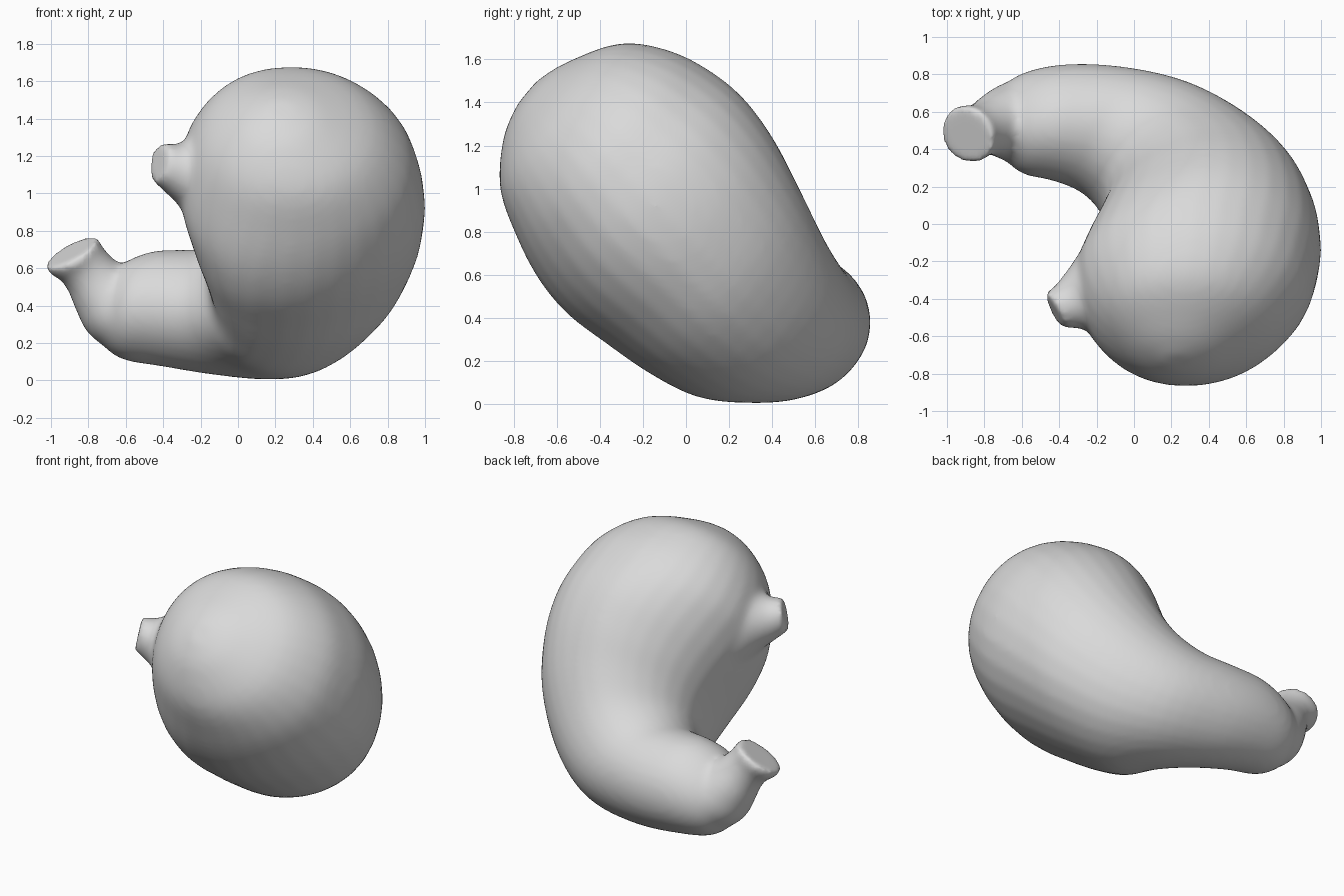
import bpy
import bmesh
from math import cos, sin, tau, copysign
from mathutils import Vector

old = bpy.data.objects.get("Cube")
if old:
    bpy.data.objects.remove(old)

SIDES = 32
STEPS = 4
ALONG = Vector((0, 0.77, -0.64))   # leaning axis, from upper front to lower back
ACROSS = Vector((0, 0.64, 0.77))   # thickness direction, square to the axis


def refine(rows):
    """Add in-between rows along a smooth curve through the given ones."""
    rows = [rows[0], *rows, rows[-1]]
    result = []
    for before, start, end, after in zip(rows, rows[1:], rows[2:], rows[3:]):
        for k in range(STEPS):
            t = k / STEPS
            result.append([b + t / 2 * (c - a + t * (2 * a - 5 * b + 4 * c - d + t * (3 * (b - c) + d - a)))
                           for a, b, c, d in zip(before, start, end, after)])
    result.append(rows[-1])
    return result


def loft(bm, rings):
    """Skin a closed tube through a list of point rings."""
    loops = [[bm.verts.new(p) for p in ring] for ring in rings]
    for a, b in zip(loops, loops[1:]):
        for i in range(SIDES):
            j = (i + 1) % SIDES
            bm.faces.new((a[i], a[j], b[j], b[i]))
    bm.faces.new(loops[0][::-1])
    bm.faces.new(loops[-1])


def section(xi, ui, xo, uo, low, high, lean):
    """Oval between an inner and an outer point, its low side swept inward by lean."""
    inner = Vector((xi, 0, 0)) + ALONG * ui
    outer = Vector((xo, 0, 0)) + ALONG * uo
    half = (high - low) / 2
    centre = (inner + outer) / 2 + ACROSS * (low + half)
    wide, thick = (outer - inner) / 2, ACROSS * half
    ring = []
    for i in range(SIDES):
        c, s = cos(tau * i / SIDES), sin(tau * i / SIDES)
        power = 0.98 if c > 0 else 0.95 - lean if s < 0 else 0.9 + 1.3 * lean
        p = centre + wide * copysign(abs(c) ** power, c) + thick * copysign(abs(s) ** 0.95, s)
        p.x -= lean * half * min(s, 0) ** 2
        ring.append(p)
    return ring


def stub(path):
    """Round rings along a short path of (x, y, z, radius)."""
    points = [Vector(p[:3]) for p in path]
    rings = []
    for k, p in enumerate(points):
        way = points[min(k + 1, len(points) - 1)] - points[max(k - 1, 0)]
        turn = way.to_track_quat('Z', 'Y')
        rings.append([p + turn @ Vector((cos(tau * i / SIDES), sin(tau * i / SIDES), 0)) * path[k][3]
                      for i in range(SIDES)])
    return rings


bm = bmesh.new()

# Curved pouch: inner x and axis, outer x and axis, thickness range, lean
loft(bm, [section(*s) for s in refine((
    (0.16, -1.49, 0.3, -1.49, 0.57, 0.71, 0),
    (0.0, -1.43, 0.46, -1.45, 0.41, 0.86, 0),
    (-0.17, -1.3, 0.73, -1.31, 0.22, 1.09, 0),
    (-0.28, -1.12, 0.91, -1.1, 0.1, 1.21, 0.04),
    (-0.32, -0.92, 0.98, -0.88, 0.01, 1.26, 0.1),
    (-0.27, -0.72, 1.0, -0.66, -0.03, 1.26, 0.17),
    (-0.2, -0.52, 0.96, -0.4, -0.02, 1.2, 0.22),
    (-0.16, -0.36, 0.84, -0.1, 0.0, 1.1, 0.22),
    (-0.17, -0.25, 0.6, 0.2, 0.05, 1.0, 0.18),
    (-0.24, -0.18, 0.3, 0.4, 0.17, 0.95, 0.12),
    (-0.33, -0.15, -0.07, 0.48, 0.27, 0.95, 0.05),
    (-0.46, -0.13, -0.4, 0.48, 0.34, 0.94, 0),
    (-0.6, -0.09, -0.64, 0.43, 0.38, 0.87, 0),
    (-0.73, 0.04, -0.77, 0.3, 0.48, 0.75, 0),
))])

# Lower outlet with a slightly flared flat end
loft(bm, stub(refine((
    (-0.5, 0.55, 0.37, 0.24),
    (-0.63, 0.545, 0.39, 0.225),
    (-0.715, 0.535, 0.47, 0.185),
    (-0.785, 0.515, 0.56, 0.15),
    (-0.84, 0.495, 0.63, 0.145),
    (-0.88, 0.48, 0.675, 0.165),
    (-0.89, 0.475, 0.69, 0.16),
))))

# Upper inlet spreading into the pouch
loft(bm, stub(refine((
    (-0.08, -0.33, 1.07, 0.34),
    (-0.23, -0.385, 1.11, 0.22),
    (-0.32, -0.42, 1.13, 0.155),
    (-0.38, -0.445, 1.15, 0.12),
    (-0.415, -0.46, 1.165, 0.112),
    (-0.425, -0.465, 1.168, 0.105),
))))

bmesh.ops.recalc_face_normals(bm, faces=bm.faces)
mesh = bpy.data.meshes.new("stomach")
bm.to_mesh(mesh)
bm.free()
stomach = bpy.data.objects.new("stomach", mesh)
bpy.context.collection.objects.link(stomach)

# Fuse the parts into one soft skin
fuse = stomach.modifiers.new("fuse", 'REMESH')
fuse.mode = 'VOXEL'
fuse.voxel_size = 0.02
soften = stomach.modifiers.new("soften", 'SMOOTH')
soften.factor = 0.5
soften.iterations = 15
graph = bpy.context.evaluated_depsgraph_get()
skin = bpy.data.meshes.new_from_object(stomach.evaluated_get(graph))
stomach.modifiers.clear()
stomach.data = skin

# Plain grey skin
grey = bpy.data.materials.new("plain grey")
grey.use_nodes = True
colour = (0.7, 0.7, 0.7, 1)
grey.diffuse_color = colour
grey.node_tree.nodes["Principled BSDF"].inputs["Base Color"].default_value = colour
skin.materials.clear()
skin.materials.append(grey)
for p in skin.polygons:
    p.use_smooth = True
    p.material_index = 0
